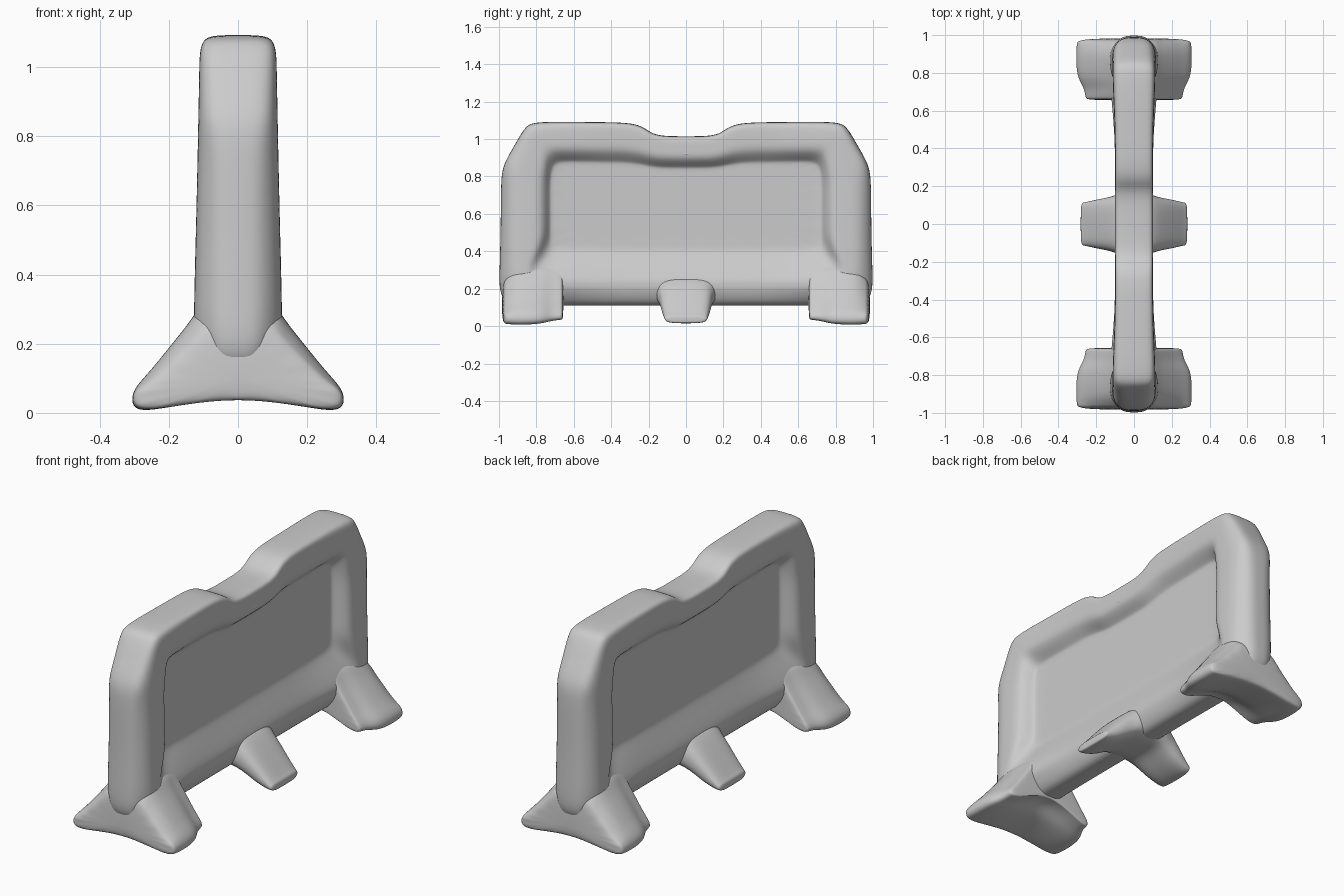
import bpy
import bmesh
from mathutils import Matrix, Vector

cube = bpy.data.objects.get("Cube")
if cube:
    bpy.data.objects.remove(cube, do_unlink=True)

grey = bpy.data.materials.new("light grey plastic")
grey.use_nodes = True
COLOUR = (0.6, 0.6, 0.6, 1)
grey.diffuse_color = COLOUR
grey.node_tree.nodes["Principled BSDF"].inputs["Base Color"].default_value = COLOUR


def finish(name, bm):
    """Turn a coarse cage into a smooth moulded part."""
    bmesh.ops.recalc_face_normals(bm, faces=bm.faces)
    mesh = bpy.data.meshes.new(name)
    bm.to_mesh(mesh)
    bm.free()
    mesh.materials.append(grey)
    mesh.polygons.foreach_set("use_smooth", [True] * len(mesh.polygons))
    obj = bpy.data.objects.new(name, mesh)
    bpy.context.collection.objects.link(obj)
    smooth = obj.modifiers.new("smooth", "SUBSURF")
    smooth.levels = smooth.render_levels = 3


def loft(rings):
    """Join equal closed rings of points and cap both ends."""
    bm = bmesh.new()
    loops = [[bm.verts.new(p) for p in ring] for ring in rings]
    n = len(loops[0])
    for a, b in zip(loops, loops[1:]):
        for i in range(n):
            j = (i + 1) % n
            bm.faces.new((a[i], a[j], b[j], b[i]))
    bm.faces.new(loops[0])
    bm.faces.new(loops[-1])
    return bm


# Barrier body: outer outline (y, z) paired with the panel edge (y, z)
half = [
    (0, 1.015, 0, .85), (.14, 1.015, .14, .85), (.2, 1.04, .2, .86),
    (.26, 1.09, .3, .88), (.5, 1.09, .45, .88), (.81, 1.095, .62, .885),
    (.86, 1.07, .7, .88), (.92, .96, .725, .84), (.98, .86, .73, .76),
    (.99, .77, .73, .7), (.99, .5, .73, .55), (.998, .28, .73, .47),
    (.998, .11, .72, .41), (.8, .11, .64, .4), (.5, .11, .45, .4),
    (.2, .11, .2, .4), (0, .11, 0, .4),
]
outline = half + [(-a, b, -c, d) for a, b, c, d in half[-2:0:-1]]


def body_ring(kind, side):
    ring = []
    for y, z, py, pz in outline:
        post, rail = abs(y) > .79, z < .2
        face = .13 - .017 * z if post else .1
        outer, inner = .13, .75
        if rail:
            outer, inner = .28, .5
        elif post and z < 1:
            outer, inner = .24, .87
        if kind == "middle":
            t, x = 0, 0
        elif kind == "edge":
            t, x = 0, .065 if z < .8 else .09
        elif kind == "outer face":
            t, x = outer, face
        elif kind == "mid face":
            t, x = (outer + inner) / 2, face
        elif kind == "inner face":
            t, x = inner, face
        else:
            t, x = 1, .04
        p = Vector((side * x, y + (py - y) * t, z + (pz - z) * t))
        if kind == "panel":
            p.y *= .96
            p.z = .64 + (p.z - .64) * .92
        ring.append(p)
    return ring


kinds = ["panel", "panel edge", "inner face", "mid face", "outer face", "edge"]
rings = [body_ring(k, 1) for k in kinds] + [body_ring("middle", 1)]
rings += [body_ring(k, -1) for k in reversed(kinds)]
finish("barrier_body", loft(rings))


# End feet: a flared section swept along y, hollow below, with a lower outer end
def foot_ring(y, width, top, hollow, lift):
    side = [(.12, lift + hollow * .7), (.25, lift), (.308, lift + .004), (.308, .065),
            (.26, .115 * top), (.2, .19 * top), (.135, .27 * top), (.1, .33 * top)]
    right = [(x * width, z) for x, z in side]
    section = [(0, lift + hollow)] + right + [(0, .33 * top)]
    section += [(-x, z) for x, z in reversed(right)]
    return [(x, y, z) for x, z in section]


stations = [(.655, .8, .92, .07, .035), (.665, .84, .98, .08, .03),
            (.72, .86, 1, .08, .025), (.77, .97, 1, .06, .01),
            (.84, 1, 1, .05, .005), (.91, 1, .97, .04, .005),
            (.955, .99, .82, .03, .008), (.985, .96, .7, .03, .012)]
for name, s in (("front_foot", -1), ("back_foot", 1)):
    finish(name, loft([foot_ring(s * y, *rest) for y, *rest in stations]))


# Middle foot: two splayed arms in one arched strip
def arm_ring(x, wide, low, high):
    w = wide * .85
    mid = (low + high) / 2
    return [(x, -w, low), (x, 0, low), (x, w, low), (x, wide, mid),
            (x, w, high), (x, 0, high), (x, -w, high), (x, -wide, mid)]


arm = [(.07, .175, .1, .27), (.12, .15, .07, .235), (.18, .14, .035, .17),
       (.24, .125, .015, .1), (.27, .12, .015, .065), (.283, .11, .018, .055)]
rings = [arm_ring(-x, *r) for x, *r in reversed(arm)]
rings += [arm_ring(0, .17, .1, .28)] + [arm_ring(x, *r) for x, *r in arm]
finish("middle_foot", loft(rings))

# Hand grip lip under the dip of the top rail
bm = bmesh.new()
lip = Matrix.Translation((0, 0, .92)) @ Matrix.Diagonal((.106, .12, .025, 1))
bmesh.ops.create_uvsphere(bm, u_segments=16, v_segments=8, radius=1, matrix=lip)
finish("hand_grip", bm)
